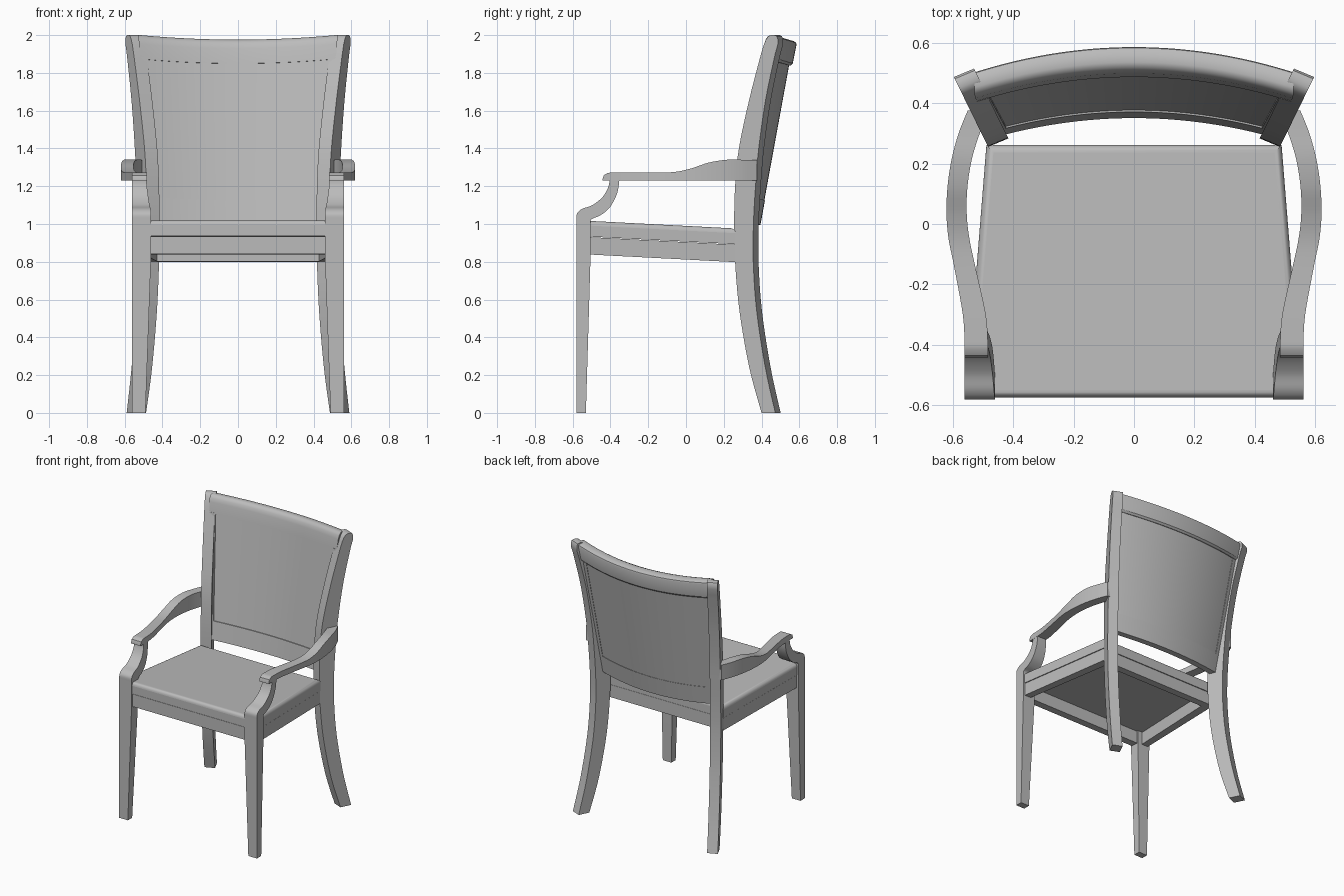
import bpy
import bmesh

cube = bpy.data.objects.get("Cube")
if cube:
    bpy.data.objects.remove(cube, do_unlink=True)

grey = bpy.data.materials.new("plain_grey")
grey.use_nodes = True
colour = (0.5, 0.5, 0.5, 1)
grey.diffuse_color = colour
grey.node_tree.nodes["Principled BSDF"].inputs["Base Color"].default_value = colour


def finish(name, bm):
    bmesh.ops.recalc_face_normals(bm, faces=bm.faces)
    mesh = bpy.data.meshes.new(name)
    bm.to_mesh(mesh)
    bm.free()
    mesh.materials.append(grey)
    obj = bpy.data.objects.new(name, mesh)
    bpy.context.collection.objects.link(obj)
    bpy.ops.object.select_all(action="DESELECT")
    obj.select_set(True)
    bpy.context.view_layer.objects.active = obj
    bpy.ops.object.shade_smooth_by_angle(angle=0.6)
    return obj


def loft(name, rings, closed=False, side=1):
    """Skin a row of equal rings, capping the ends unless it closes on itself."""
    bm = bmesh.new()
    loops = [[bm.verts.new((side * x, y, z)) for x, y, z in ring] for ring in rings]
    pairs = list(zip(loops, loops[1:]))
    if closed:
        pairs.append((loops[-1], loops[0]))
    else:
        bm.faces.new(loops[0])
        bm.faces.new(loops[-1])
    for a, b in pairs:
        for i in range(len(a)):
            j = (i + 1) % len(a)
            bm.faces.new((a[i], a[j], b[j], b[i]))
    return finish(name, bm)


def smooth(stations, steps=5):
    """Catmull-Rom interpolation through a list of tuples."""
    pts = [stations[0]] + stations + [stations[-1]]
    out = []
    for p0, p1, p2, p3 in zip(pts, pts[1:], pts[2:], pts[3:]):
        for k in range(steps):
            t = k / steps
            out.append(tuple(
                b + 0.5 * t * (c - a + t * (2*a - 5*b + 4*c - d + t * (3*(b - c) + d - a)))
                for a, b, c, d in zip(p0, p1, p2, p3)))
    return out + [stations[-1]]


# Back posts: z, front y, rear y; turned so their depth follows the curve of the back
POST = smooth([(0, .4, .473), (.24, .335, .42), (.54, .283, .374), (.8, .26, .356),
               (1.0, .255, .357), (1.2, .26, .368), (1.4, .28, .385),
               (1.66, .335, .422), (1.9, .397, .472)])
POST += [(1.95, .412, .486), (1.98, .425, .486), (1.995, .437, .48), (2.0, .45, .468)]


def post_ring(z, front, rear):
    ring = []
    for y, inner in ((front, 0), (rear, 0), (rear, 1), (front, 1)):
        ring.append((.485 + .49 * (y - .26) - .067 * inner, y + .028 * inner, z))
    return ring


# Arm supports: front y, front z, rear y, rear z, inner x
SUPPORT = smooth([(-.58, 1.02, -.505, 1.0, .46), (-.577, 1.055, -.5, 1.025, .46),
                  (-.55, 1.08, -.455, 1.045, .463), (-.495, 1.1, -.41, 1.08, .468),
                  (-.44, 1.145, -.378, 1.13, .475), (-.41, 1.2, -.36, 1.18, .482),
                  (-.405, 1.24, -.352, 1.24, .485)])

# Arms: y, inner x, outer x, top z
ARM = [(-.442, .483, .56, 1.238), (-.435, .483, .56, 1.258), (-.415, .483, .56, 1.27)]
ARM += smooth([(-.4, .483, .56, 1.272), (-.3, .49, .566, 1.272), (-.14, .525, .595, 1.272),
               (-.05, .544, .613, 1.277), (.03, .553, .62, 1.295), (.12, .551, .617, 1.325),
               (.215, .536, .603, 1.34), (.3, .51, .58, 1.34), (.375, .48, .55, 1.34)])

for label, side in (("left", 1), ("right", -1)):
    loft(label + "_back_post", [post_ring(*s) for s in POST], side=side)
    loft(label + "_front_leg",
         [[(a, -.58, z), (.56, -.58, z), (.56, b, z), (a, b, z)]
          for z, a, b in ((0, .49, -.53), (.84, .46, -.505), (1.02, .46, -.505))], side=side)
    loft(label + "_arm_support",
         [[(a, fy, fz), (.56, fy, fz), (.56, ry, rz), (a, ry, rz)]
          for fy, fz, ry, rz, a in SUPPORT], side=side)
    loft(label + "_arm",
         [[(a, y, 1.23), (b, y, 1.23), (b, y, top), (a, y, top)]
          for y, a, b, top in ARM], side=side)


# Seat: everything follows the same backward slope
def slope(x, y, z):
    return (x, y, z - .052 * (y + .58))


def trapezoid(inset):
    f, r = .555 - inset, .488 - inset
    front, rear = -.574 + inset, .262 - inset
    return [(-f, front), (f, front), (r, rear), (-r, rear)]


cushion = loft("seat_cushion",
               [[slope(x, y, z) for x, y in trapezoid(0)] for z in (.937, 1.02)])
bm = bmesh.new()
bm.from_mesh(cushion.data)
rim = [e for e in bm.edges if all(v.co.z > .95 for v in e.verts)]
bmesh.ops.bevel(bm, geom=rim, offset=.025, segments=5, profile=.5, affect="EDGES")
bm.to_mesh(cushion.data)
bm.free()
cushion.data.shade_smooth()
bpy.ops.object.shade_smooth_by_angle(angle=0.6)

loft("seat_apron",
     [[slope(*o, .934), slope(*o, .842), slope(*i, .842), slope(*i, .934)]
      for o, i in zip(trapezoid(.003), trapezoid(.06))], closed=True)


# Backrest: profiles swept across a bowed, leaning surface
def front_y(z):
    return .357 + .157 * (z - 1)


def back_y(z):
    return .392 + .183 * (z - 1)


def bowed(name, profile, start=-1, end=1, steps=32):
    rings = []
    for k in range(steps + 1):
        t = start + (end - start) * k / steps
        ring = []
        for y, z in profile:
            x = t * (.45 + .08 * (z - 1))
            ring.append((x, y - .3 * x * x, z + .09 * x * x))
        rings.append(ring)
    loft(name, rings)


def slab(low, high, proud):
    return [(front_y(low) - proud, low), (front_y(high) - proud, high),
            (back_y(high) + proud / 2, high), (back_y(low) + proud / 2, low)]


bowed("back_panel", slab(1.05, 1.9, 0))
bowed("bottom_rail", slab(.995, 1.125, .006))
bowed("top_rail", [(.486, 1.85), (.498, 1.93), (.506, 1.955), (.518, 1.97), (.535, 1.976),
                   (.57, 1.968), (.582, 1.96), (.585, 1.95), (.565, 1.85), (.552, 1.838)])
for label, side in (("left", 1), ("right", -1)):
    bowed(label + "_stile", slab(1.12, 1.86, .006), .92 * side, side, 4)
